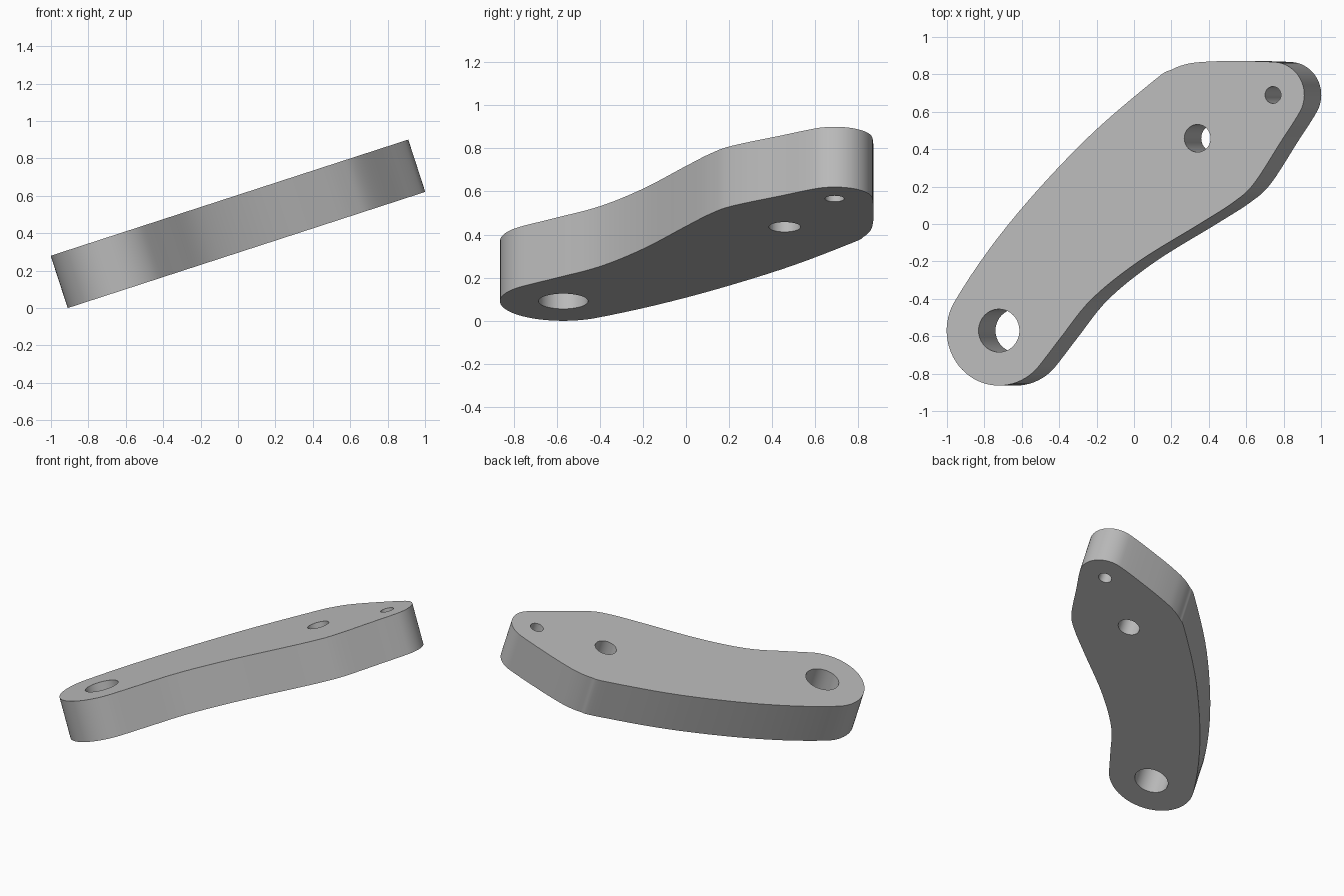
import bpy, bmesh, math
from mathutils import Vector

if "Cube" in bpy.data.objects:
    bpy.data.objects.remove(bpy.data.objects["Cube"])

TILT = math.radians(18)
HALF = 0.147                      # half the plate thickness
C, S = math.cos(TILT), math.sin(TILT)


def plate(x, y):
    """Plan position on the tilted top face -> position in the plate plane."""
    return Vector((x / C, y))


def arc(centre, radius, start, end, steps):
    angles = (math.radians(start + (end - start) * i / steps) for i in range(steps + 1))
    return [centre + radius * Vector((math.cos(a), math.sin(a))) for a in angles]


def smooth_run(before, knots, after, steps=6):
    """Smooth curve from the end of one arc, through knots, to the next arc."""
    p = [before[-2], before[-1]] + [plate(*k) for k in knots] + [after[0], after[1]]
    # Scale the arc neighbours so the end tangents suit the longer spans
    p[0] = p[1] + (p[0] - p[1]).normalized() * (p[2] - p[1]).length
    p[-1] = p[-2] + (p[-1] - p[-2]).normalized() * (p[-3] - p[-2]).length
    out = []
    for i in range(1, len(p) - 2):
        a, b, c, d = p[i - 1:i + 3]
        for k in range(steps):
            t = k / steps
            out.append(0.5 * (2 * b + (c - a) * t + (2 * a - 5 * b + 4 * c - d) * t ** 2
                              + (3 * b - a - 3 * c + d) * t ** 3))
    return out[1:]


# Outline: two rounded ends joined by curved flanks
big_end, mid_hole, small_end = plate(-0.722, -0.57), plate(0.339, 0.458), plate(0.743, 0.69)
low = arc(big_end, 0.294, 150, 322, 32)
high = arc(small_end, 0.176, -30, 86, 20)
inner = [(-0.39, -0.605), (-0.225, -0.4), (0.025, -0.2), (0.35, 0.0),
         (0.53, 0.115), (0.64, 0.215), (0.785, 0.44)]
outer = [(0.5, 0.871), (0.35, 0.865), (0.27, 0.852), (0.2, 0.825), (0.11, 0.77),
         (-0.27, 0.44), (-0.67, 0.0)]
outline = low + smooth_run(low, inner, high) + high + smooth_run(high, outer, low)

# Plate with three through holes, extruded from a filled flat curve
curve = bpy.data.curves.new("link_plate", "CURVE")
curve.dimensions = "2D"
curve.fill_mode = "BOTH"
curve.extrude = HALF
holes = [arc(c, r, 0, 360, 40)[:-1]
         for c, r in ((big_end, 0.115), (mid_hole, 0.074), (small_end, 0.045))]
for loop in [outline] + holes:
    spline = curve.splines.new("POLY")
    spline.points.add(len(loop) - 1)
    for point, co in zip(spline.points, loop):
        point.co = (co.x, co.y, 0, 1)
    spline.use_cyclic_u = True

link = bpy.data.objects.new("link_plate", curve)
bpy.context.collection.objects.link(link)
bpy.ops.object.select_all(action="DESELECT")
link.select_set(True)
bpy.context.view_layer.objects.active = link
bpy.ops.object.convert(target="MESH")
link = bpy.context.object

# Weld the caps to the walls
bm = bmesh.new()
bm.from_mesh(link.data)
bmesh.ops.remove_doubles(bm, verts=bm.verts, dist=0.0005)
bmesh.ops.recalc_face_normals(bm, faces=bm.faces)
bm.to_mesh(link.data)
bm.free()
bpy.ops.object.shade_smooth_by_angle(angle=math.radians(30))

# Tilt the plate so its low corner rests on the ground
link.rotation_euler = (0, -TILT, 0)
link.location = (HALF * S, 0, math.tan(TILT) + HALF * C)

# Plain grey
grey = bpy.data.materials.new("plain_grey")
grey.use_nodes = True
colour = (0.5, 0.5, 0.5, 1)
grey.diffuse_color = colour
grey.node_tree.nodes["Principled BSDF"].inputs["Base Color"].default_value = colour
link.data.materials.clear()
link.data.materials.append(grey)
